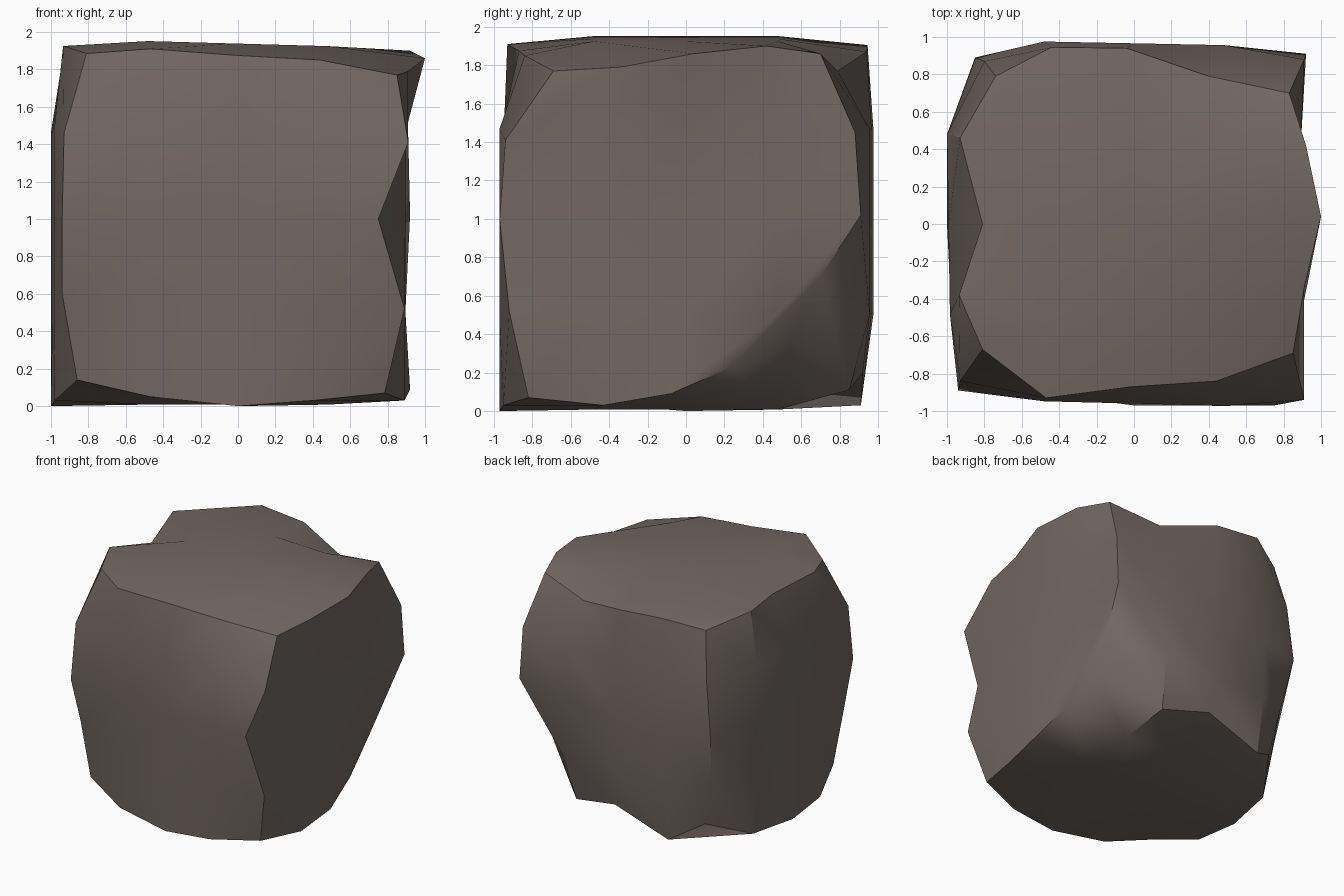
import bpy, bmesh
from itertools import product

if "Cube" in bpy.data.objects:
    bpy.data.objects.remove(bpy.data.objects["Cube"])

N = 4
MID = [-0.9, -0.48, 0.0, 0.48, 0.9]
# face (depth, slope along its first in-plane axis) per axis and side
PLANE = [((-0.992, -0.016), (0.895, 0)),
         ((-0.96, -0.025), (0.966, -0.02)),
         ((0.008, 0), (1.938, -0.028))]

# lattice indices around the square, starting at the front-left corner
loop = ([(i, 0) for i in range(N)] + [(N, i) for i in range(N)] +
        [(N - i, N) for i in range(N)] + [(0, N - i) for i in range(N)])

# worn rims of the stone, running front, right, back, left
top_rim = [(-.81, -.67, 1.885), (-.47, -.93, 1.91), (-.01, -.87, 1.875), (.44, -.84, 1.85),
           (.85, -.69, 1.77), (.91, -.34, 1.79), (1, .04, 1.86), (.92, .42, 1.9),
           (.83, .7, 1.86), (.4, .79, 1.77), (-.04, .94, 1.87), (-.44, .945, 1.905),
           (-.74, .79, 1.825), (-.93, .46, 1.91), (-.81, 0, 1.85), (-.935, -.38, 1.925)]
bottom_rim = [(-.86, -.74, .14), (-.47, -.91, .05), (0, -.97, 0), (.4, -.95, .03),
              (.785, -.82, .07), (.89, -.43, .03), (.92, -.08, .09), (.88, .24, .23),
              (.8, .55, .36), (.43, .85, .11), (.02, .92, .2), (-.47, .91, .03),
              (-.71, .76, .17), (-.93, .43, .02), (-1, 0, 0), (-.98, -.39, .03)]
# upright corner edges, from low to high
uprights = {(0, 0): [(-.94, -.76, .6), (-.94, -.89, 1.0), (-.93, -.84, 1.46)],
            (N, 0): [(.89, -.92, .52), (.75, -.97, 1.0), (.91, -.94, 1.41)],
            (N, N): [(.86, .7, .7), (.92, .91, 1.02), (.91, .88, 1.45)],
            (0, N): [(-.79, .79, .55), (-.85, .89, 1.0), (-.8, .87, 1.46)]}

# cube lattice: nearly flat sides, then chipped edges on top
pos = {}
for key in product(range(N + 1), repeat=3):
    if any(c in (0, N) for c in key):
        p = [MID[key[0]], MID[key[1]], MID[key[2]] + 0.985]
        for a in range(3):
            if key[a] in (0, N):
                depth, slope = PLANE[a][key[a] // N]
                p[a] = depth + slope * MID[key[1 if a == 0 else 0]]
        pos[key] = p
for (i, j), lo, hi in zip(loop, bottom_rim, top_rim):
    pos[i, j, 0], pos[i, j, N] = lo, hi
for (i, j), pts in uprights.items():
    for k, p in enumerate(pts, 1):
        pos[i, j, k] = p

bm = bmesh.new()
verts = {k: bm.verts.new(p) for k, p in pos.items()}
for a, side, u, v in product(range(3), (0, N), range(N), range(N)):
    quad = []
    for du, dv in ((0, 0), (1, 0), (1, 1), (0, 1)):
        key = [u + du, v + dv]
        key.insert(a, side)
        quad.append(verts[tuple(key)])
    bm.faces.new(quad)
bmesh.ops.recalc_face_normals(bm, faces=bm.faces[:])

# stone block
mesh = bpy.data.meshes.new("stone_block")
bm.to_mesh(mesh)
bm.free()
stone = bpy.data.objects.new("stone_block", mesh)
bpy.context.collection.objects.link(stone)
mat = bpy.data.materials.new("stone")
mat.diffuse_color = (0.17, 0.14, 0.125, 1)
mat.use_nodes = True
mat.node_tree.nodes["Principled BSDF"].inputs["Base Color"].default_value = mat.diffuse_color
mesh.materials.append(mat)
bpy.context.view_layer.objects.active = stone
stone.select_set(True)
bpy.ops.object.shade_smooth_by_angle(angle=0.53)
